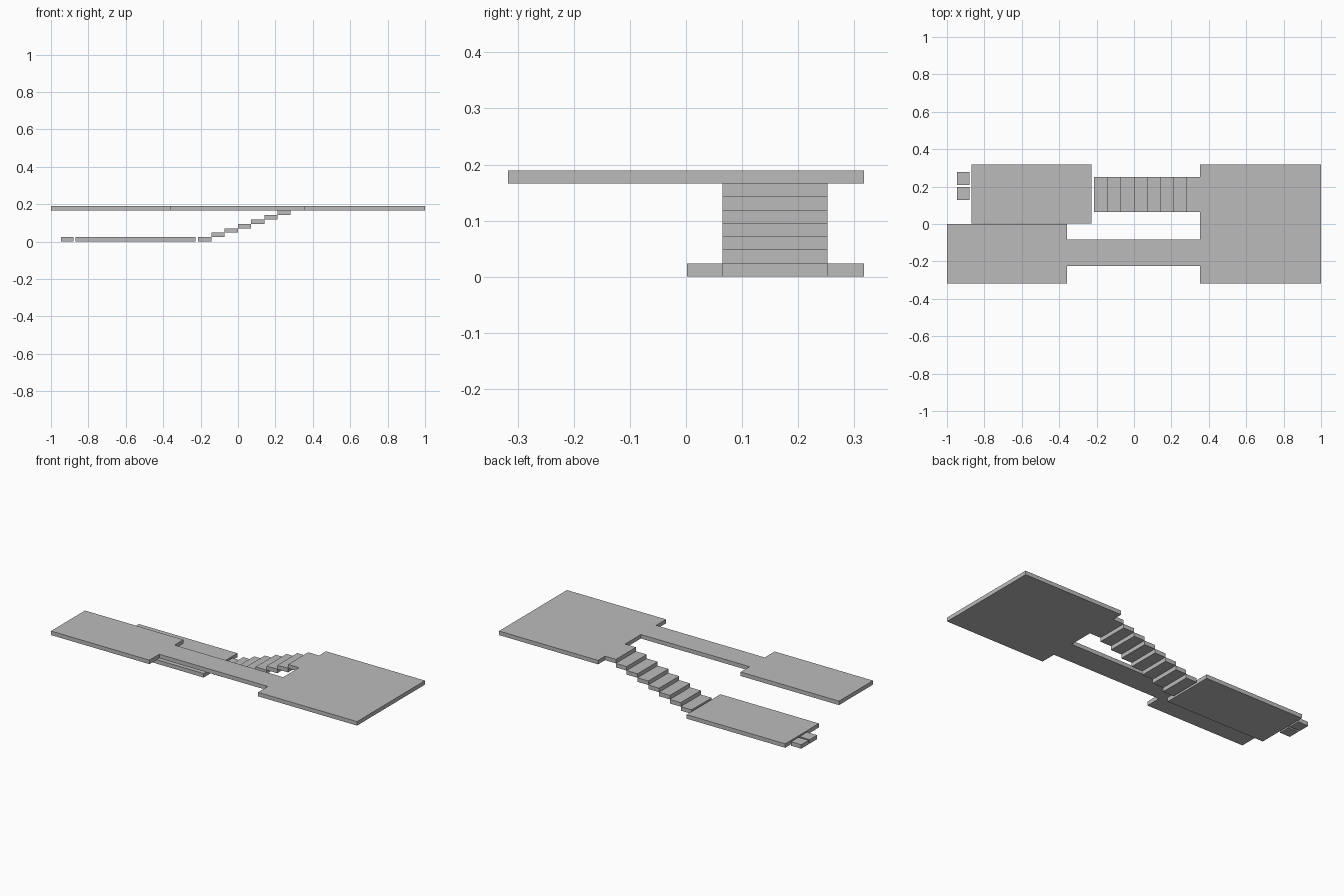
import bpy, bmesh

cube = bpy.data.objects.get("Cube")
if cube:
    bpy.data.objects.remove(cube, do_unlink=True)

# One flat grey for everything
GREY = (0.5, 0.5, 0.5, 1)
grey = bpy.data.materials.new("plain_grey")
grey.use_nodes = True
grey.diffuse_color = GREY
grey.node_tree.nodes["Principled BSDF"].inputs["Base Color"].default_value = GREY

RISE = 0.0237          # slab thickness and step rise
TREAD = 0.0707         # step depth
STEPS = 7
UPPER = RISE * STEPS   # underside of the upper level
STAIR_X = -0.213
STAIR_Y = (0.065, 0.252)


def slab(name, outline, z):
    """Extrude a flat outline upwards by one slab thickness."""
    bm = bmesh.new()
    base = bm.faces.new([bm.verts.new((x, y, z)) for x, y in outline])
    top = bmesh.ops.extrude_face_region(bm, geom=[base])["geom"]
    for v in top:
        if isinstance(v, bmesh.types.BMVert):
            v.co.z += RISE
    bmesh.ops.recalc_face_normals(bm, faces=bm.faces)
    mesh = bpy.data.meshes.new(name)
    bm.to_mesh(mesh)
    bm.free()
    mesh.materials.append(grey)
    obj = bpy.data.objects.new(name, mesh)
    bpy.context.collection.objects.link(obj)
    return obj


def rect(x0, x1, y0, y1):
    return [(x0, y0), (x1, y0), (x1, y1), (x0, y1)]


# Upper level: side platform, bridge, main platform and top tread in one outline
deck_x, wing_x, half = 0.353, -0.357, 0.317
tread_x = STAIR_X + STEPS * TREAD
slab("upper_deck", [
    (-1, -half), (wing_x, -half), (wing_x, -0.225), (deck_x, -0.225),
    (deck_x, -half), (1, -half), (1, half), (deck_x, half),
    (deck_x, STAIR_Y[1]), (tread_x, STAIR_Y[1]),
    (tread_x, STAIR_Y[0]), (deck_x, STAIR_Y[0]),
    (deck_x, -0.083), (wing_x, -0.083), (wing_x, 0), (-1, 0)], UPPER)

# Lower level
slab("lower_deck", rect(-0.87, -0.226, 0.002, half), 0)

# Two small pads beside the lower deck
for name, y in (("front_pad", 0.129), ("back_pad", 0.208)):
    slab(name, rect(-0.947, -0.88, y, y + 0.069), 0)

# Floating stair treads
for i in range(STEPS):
    x = STAIR_X + i * TREAD
    slab(f"stair_tread_{i + 1}", rect(x, x + TREAD, *STAIR_Y), i * RISE)
